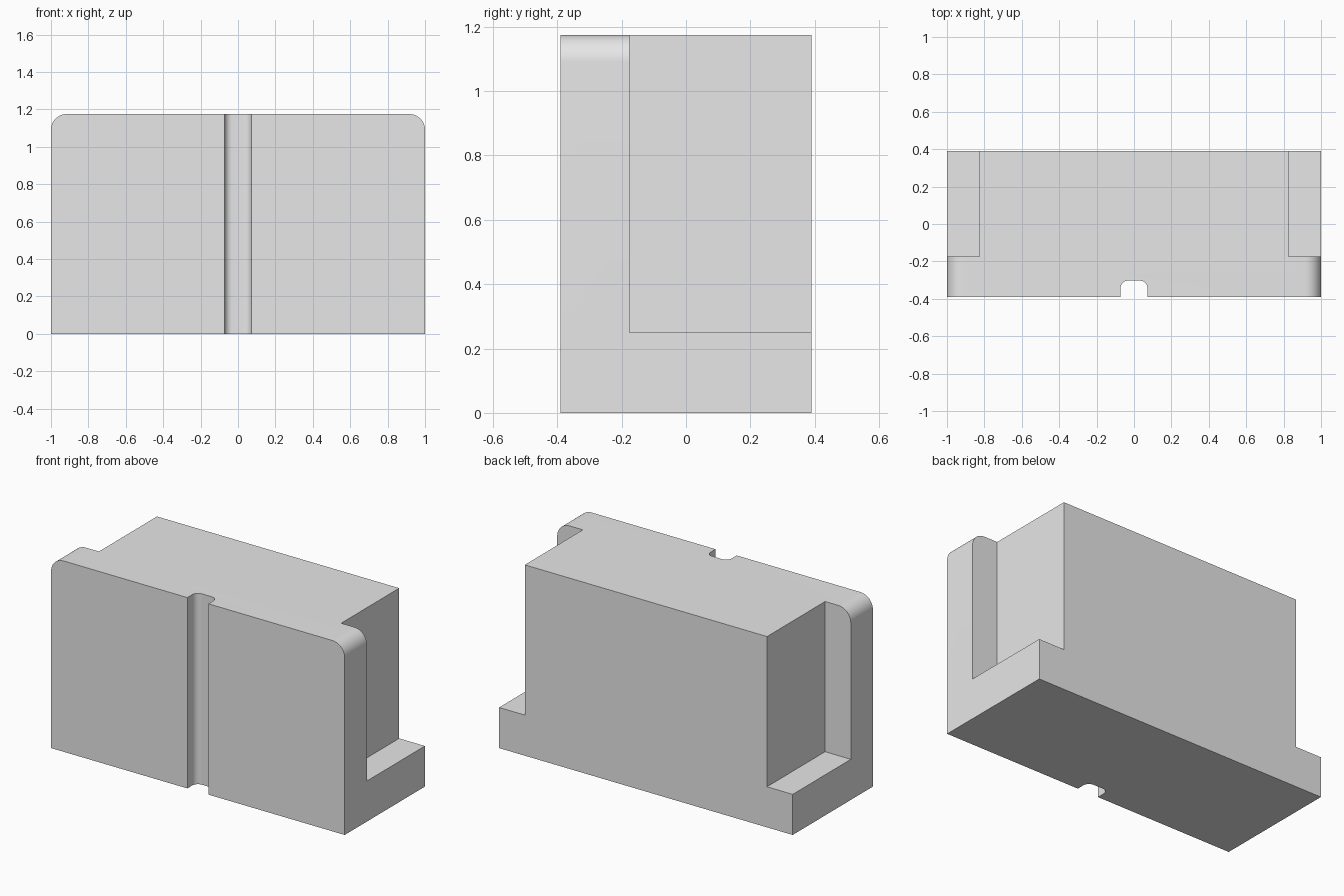
import bpy
import bmesh
from math import cos, sin, pi, radians
from mathutils import Vector

if "Cube" in bpy.data.objects:
    bpy.data.objects.remove(bpy.data.objects["Cube"], do_unlink=True)

HALF_W, HALF_D, HEIGHT = 1.0, 0.39, 1.175
CORNER_R = 0.085
NOTCH_X, NOTCH_Y, NOTCH_Z = 0.825, -0.175, 0.25
GROOVE_W, GROOVE_Y, GROOVE_R = 0.072, -0.303, 0.04
OVER = 0.1

grey = bpy.data.materials.new("plain grey")
grey.use_nodes = True
grey.diffuse_color = (0.8, 0.8, 0.8, 1)
grey.node_tree.nodes["Principled BSDF"].inputs["Base Color"].default_value = (0.8, 0.8, 0.8, 1)


def rounded_outline(half, low, high, r, steps=12):
    """Rectangle outline whose two upper corners are rounded."""
    pts = [(-half, low), (half, low)]
    for side, start in ((1, 0), (-1, pi / 2)):
        for i in range(steps + 1):
            a = start + pi / 2 * i / steps
            pts.append((side * (half - r) + r * cos(a), high - r + r * sin(a)))
    return pts


def prism(name, points, offset):
    """Solid made by sweeping a flat outline along an offset."""
    bm = bmesh.new()
    face = bm.faces.new([bm.verts.new(p) for p in points])
    swept = bmesh.ops.extrude_face_region(bm, geom=[face])["geom"]
    verts = [v for v in swept if isinstance(v, bmesh.types.BMVert)]
    bmesh.ops.translate(bm, verts=verts, vec=Vector(offset))
    bmesh.ops.recalc_face_normals(bm, faces=bm.faces)
    mesh = bpy.data.meshes.new(name)
    bm.to_mesh(mesh)
    bm.free()
    mesh.materials.append(grey)
    obj = bpy.data.objects.new(name, mesh)
    bpy.context.collection.objects.link(obj)
    return obj


def cut(target, cutter):
    """Subtract a cutter from the target and discard it."""
    mod = target.modifiers.new("cut", "BOOLEAN")
    mod.operation = "DIFFERENCE"
    mod.solver = "EXACT"
    mod.object = cutter
    bpy.context.view_layer.objects.active = target
    bpy.ops.object.modifier_apply(modifier=mod.name)
    bpy.data.objects.remove(cutter, do_unlink=True)


# Block with rounded upper side corners
outline = rounded_outline(HALF_W, 0, HEIGHT, CORNER_R)
block = prism("block_body", [(x, -HALF_D, z) for x, z in outline], (0, 2 * HALF_D, 0))

# Rear side notches, leaving the front flanges and the low ledges
for side in (-1, 1):
    a, b = side * NOTCH_X, side * (HALF_W + OVER)
    c, d = NOTCH_Y, HALF_D + OVER
    corners = [(a, c), (b, c), (b, d), (a, d)]
    cut(block, prism("notch_cutter", [(x, y, NOTCH_Z) for x, y in corners], (0, 0, HEIGHT)))

# Vertical front groove with rounded inner corners
outline = rounded_outline(GROOVE_W, -HALF_D - OVER, GROOVE_Y, GROOVE_R)
cut(block, prism("groove_cutter", [(x, y, -OVER) for x, y in outline],
                 (0, 0, HEIGHT + 2 * OVER)))

# Smooth fillets, crisp edges elsewhere
bpy.ops.object.select_all(action="DESELECT")
block.select_set(True)
bpy.context.view_layer.objects.active = block
bpy.ops.object.shade_smooth_by_angle(angle=radians(30))
